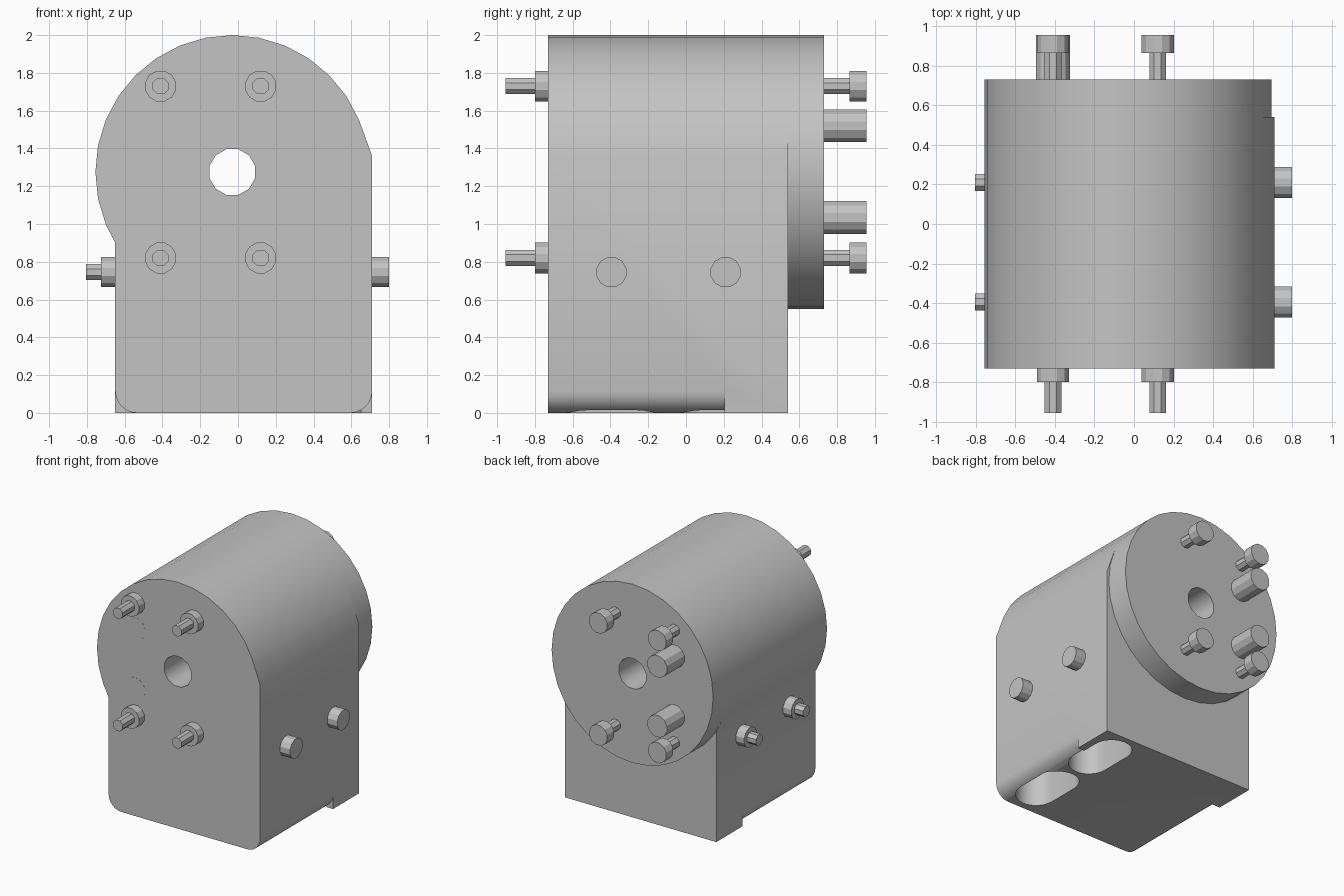
import bpy, bmesh
from math import cos, sin, radians, pi

cube = bpy.data.objects.get("Cube")
if cube:
    bpy.data.objects.remove(cube, do_unlink=True)

grey = bpy.data.materials.new("machined grey")
grey.use_nodes = True
colour = (0.55, 0.55, 0.55, 1)
grey.diffuse_color = colour
grey.node_tree.nodes["Principled BSDF"].inputs["Base Color"].default_value = colour

PLACE = {
    "x": lambda u, v, t: (t, u, v),
    "y": lambda u, v, t: (u, t, v),
    "z": lambda u, v, t: (u, v, t),
}


def add_prism(bm, points, axis, start, end):
    """Extrude a closed 2D outline along an axis."""
    rings = [[bm.verts.new(PLACE[axis](u, v, t)) for u, v in points] for t in (start, end)]
    n = len(points)
    bm.faces.new(rings[0])
    bm.faces.new(rings[1][::-1])
    for i in range(n):
        j = (i + 1) % n
        bm.faces.new((rings[0][j], rings[0][i], rings[1][i], rings[1][j]))


def make(name, *prisms):
    """Build one object from one or more prisms."""
    bm = bmesh.new()
    for prism in prisms:
        add_prism(bm, *prism)
    bmesh.ops.recalc_face_normals(bm, faces=bm.faces)
    mesh = bpy.data.meshes.new(name)
    bm.to_mesh(mesh)
    bm.free()
    mesh.materials.append(grey)
    obj = bpy.data.objects.new(name, mesh)
    bpy.context.collection.objects.link(obj)
    return obj


def arc(cu, cv, r, angles):
    return [(cu + r * cos(radians(a)), cv + r * sin(radians(a))) for a in angles]


def circle(cu, cv, r, sides):
    step = 360 / sides
    return arc(cu, cv, r, [step * (i + 0.5) for i in range(sides)])


def activate(obj):
    bpy.ops.object.select_all(action="DESELECT")
    obj.select_set(True)
    bpy.context.view_layer.objects.active = obj


def cut(obj, cutter):
    mod = obj.modifiers.new("cut", "BOOLEAN")
    mod.operation = "DIFFERENCE"
    mod.solver = "EXACT"
    mod.object = cutter
    activate(obj)
    bpy.ops.object.modifier_apply(modifier=mod.name)


# Main dimensions
CX, CZ, R = -0.03, 1.275, 0.725
LEFT, RIGHT = 0.71, -0.65
FRONT, STEP, BACK = -0.73, 0.54, 0.73
BOLT_Y = (-0.395, 0.21)

# Housing: square block below, barrel above
barrel = arc(CX, CZ, R, [18.8] + [11.25 * i for i in range(2, 19)] + [211.2])
outline = [(RIGHT, 0), (LEFT, 0), (LEFT, 1.36)] + barrel
housing = make("housing", (outline, "y", FRONT, STEP))

# Round end plate at the back
end_plate = make("end_plate", (arc(CX, CZ, R, [11.25 * i for i in range(32)]), "y", STEP, BACK))

# Cutters: centre bore, rounded lower edges, bottom slots
bore = make("bore_cutter", (circle(CX, CZ, 0.125, 12), "y", -1, 1))

FILLET = 0.115
edge_shapes = []
for side, s in ((LEFT, 1), (RIGHT, -1)):
    curve = arc(0, FILLET, FILLET, [-90 + 15 * i for i in range(7)])
    points = [(side + s * (u - FILLET), v) for u, v in curve]
    points += [(side + s * 0.1, FILLET), (side + s * 0.1, -0.1), (side - s * FILLET, -0.1)]
    edge_shapes.append((points, "y", -1, 0.205))
edges = make("lower_edge_cutter", *edge_shapes)

slot_shapes = []
for y in BOLT_Y:
    ends = arc(0.5, y + 0.13, 0.15, range(0, 181, 15)) + arc(0.5, y - 0.13, 0.15, range(180, 361, 15))
    slot_shapes.append((ends, "z", -0.2, 0.45))
slots = make("slot_cutter", *slot_shapes)

for cutter in (bore, edges, slots):
    cut(housing, cutter)
cut(end_plate, bore)
for cutter in (bore, edges, slots):
    bpy.data.objects.remove(cutter, do_unlink=True)

for obj in (housing, end_plate):
    activate(obj)
    bpy.ops.object.shade_smooth_by_angle(angle=radians(31))

# Long bolts through the housing, heads at the back and nuts at the front
for x, side in ((-0.41, "right"), (0.12, "left")):
    for z, level in ((0.82, "lower"), (1.73, "upper")):
        make(f"{level}_{side}_bolt",
             (circle(x, z, 0.046, 8), "y", -0.955, 0.87),
             (circle(x, z, 0.084, 12), "y", 0.865, 0.955))
        make(f"{level}_{side}_nut", (circle(x, z, 0.084, 12), "y", -0.80, FRONT))

# Dowel pins, flush at the front
for z, level in ((1.035, "lower"), (1.52, "upper")):
    make(f"{level}_dowel_pin", (circle(-0.41, z, 0.09, 12), "y", FRONT - 0.001, 0.955))

# Cross bolts, heads on the left and nuts on the right
for y, place in zip(BOLT_Y, ("front", "rear")):
    make(f"{place}_cross_bolt",
         (circle(y, 0.745, 0.046, 8), "x", -0.805, LEFT + 0.01),
         (circle(y, 0.745, 0.082, 12), "x", LEFT, 0.80))
    make(f"{place}_cross_nut", (circle(y, 0.745, 0.082, 12), "x", -0.725, RIGHT))
